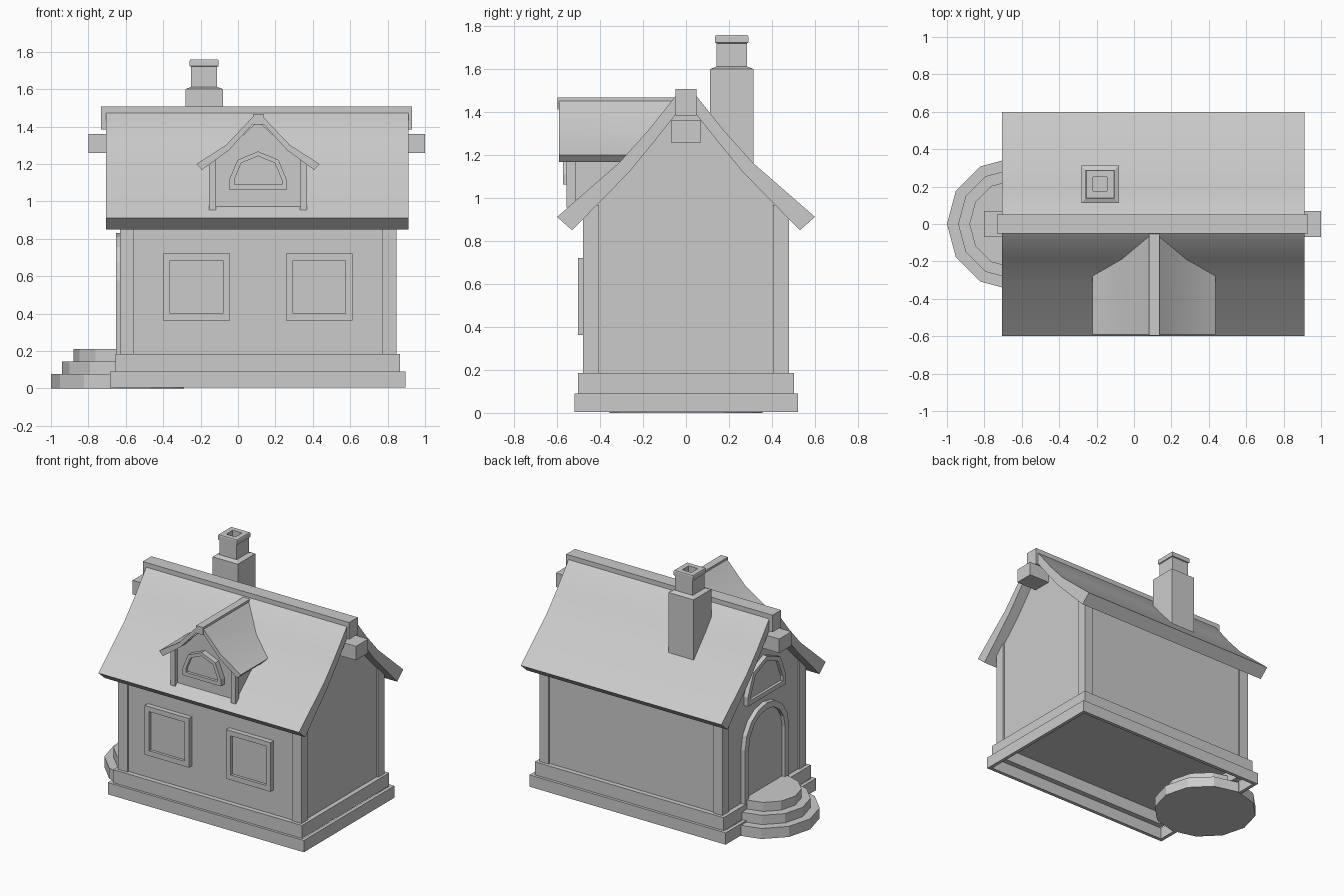
import bpy, math

if "Cube" in bpy.data.objects:
    bpy.data.objects.remove(bpy.data.objects["Cube"])


def mesh(name, verts, faces, smooth=False):
    me = bpy.data.meshes.new(name)
    me.from_pydata(verts, [], faces)
    me.update()
    ob = bpy.data.objects.new(name, me)
    bpy.context.collection.objects.link(ob)
    bpy.ops.object.select_all(action='DESELECT')
    bpy.context.view_layer.objects.active = ob
    ob.select_set(True)
    bpy.ops.object.mode_set(mode='EDIT')
    bpy.ops.mesh.select_all(action='SELECT')
    bpy.ops.mesh.normals_make_consistent(inside=False)
    bpy.ops.object.mode_set(mode='OBJECT')
    if smooth:
        bpy.ops.object.shade_smooth_by_angle(angle=math.radians(25))
    return ob


def place(p, axis, d):
    """Put a profile point (u, v) at depth d along an axis."""
    u, v = p
    return {'x': (d, u, v), 'y': (u, d, v), 'z': (u, v, d)}[axis]


def prism(name, pts, axis, a, b, smooth=False):
    """Extrude a profile; b may be a function of the profile point."""
    n = len(pts)
    far = b if callable(b) else (lambda p: b)
    verts = [place(p, axis, a) for p in pts] + [place(p, axis, far(p)) for p in pts]
    faces = [tuple(range(n)), tuple(range(n, 2 * n))]
    faces += [(i, (i + 1) % n, n + (i + 1) % n, n + i) for i in range(n)]
    return mesh(name, verts, faces, smooth)


def ring(name, outer, inner, axis, a, b):
    """Hollow frame between two matching loops."""
    n = len(outer)
    loops = [(outer, a), (outer, b), (inner, b), (inner, a)]
    verts = [place(p, axis, d) for pts, d in loops for p in pts]
    faces = [(k * n + i, k * n + (i + 1) % n, (k + 1) % 4 * n + (i + 1) % n, (k + 1) % 4 * n + i)
             for k in range(4) for i in range(n)]
    return mesh(name, verts, faces)


def framed(name, outer, inner, axis, wall, face, recess=.016):
    """Frame plus a slightly recessed panel inside it."""
    ring(name + "_frame", outer, inner, axis, wall, face)
    prism(name + "_panel", inner, axis, wall, face + recess)


def rect(u0, u1, v0, v1):
    return [(u0, v0), (u1, v0), (u1, v1), (u0, v1)]


def box(name, x0, x1, y0, y1, z0, z1):
    return prism(name, rect(x0, x1, y0, y1), 'z', z0, z1)


def arch(cu, bottom, spring, r, segs):
    pts = [(cu - r, bottom), (cu + r, bottom)]
    return pts + [(cu + r * math.cos(math.pi * i / segs), spring + r * math.sin(math.pi * i / segs))
                  for i in range(segs + 1)]


def mirrored(half, cu=0):
    """Mirror a right-hand profile about cu."""
    return [(cu + u, v) for u, v in half] + [(cu - u, v) for u, v in reversed(half) if u > 0]


# Plinth rings
ring("lower_plinth", rect(-.685, .895, -.52, .522), rect(-.66, .87, -.495, .497), 'z', .004, .09)
ring("upper_plinth", rect(-.655, .867, -.502, .502), rect(-.61, .82, -.455, .455), 'z', .09, .185)

# House body with gables
prism("walls", mirrored([(0, 1.44), (.05, 1.415), (.26, 1.155), (.467, .94), (.467, .18)]), 'x', -.62, .834)
for x0 in (-.63, .772):
    for y0 in (-.479, .404):
        box("corner_post", x0, x0 + .075, y0, y0 + .075, .183, .968)

# Main roof, ridge cap and ridge beam
top = [(0, 1.50), (.05, 1.473), (.18, 1.31), (.31, 1.165), (.60, .912)]
under = [(.53, .85), (.265, 1.12), (.15, 1.26), (.047, 1.39), (0, 1.42)]
roof = top + under
prism("main_roof", roof + [(-u, v) for u, v in reversed(roof) if u > 0], 'x', -.705, .912, True)
box("ridge_cap", -.732, .93, -.05, .05, 1.383, 1.507)
box("ridge_beam", -.80, 1.0, -.07, .07, 1.258, 1.36)


def roof_back(p):
    """Depth just inside the front roof slope at the height of p."""
    z = p[1]
    for (y0, z0), (y1, z1) in zip(top[1:], top[2:]):
        if z >= z1:
            break
    return -(y0 + (y1 - y0) * (z - z0) / (z1 - z0)) + .02


# Front windows
for x0 in (-.40, .256):
    framed("front_window", rect(x0, x0 + .357, .363, .721),
           rect(x0 + .037, x0 + .32, .40, .685), 'y', -.46, -.503, .02)

# Dormer
C = .107
prism("dormer_wall", mirrored([(0, 1.43), (.155, 1.285), (.25, 1.215), (.25, .94)], C), 'y', -.53, roof_back)
for s in (-1, 1):
    a, b = sorted((C + s * .262, C + s * .225))
    box("dormer_post", a, b, -.555, -.515, .955, 1.225)
half = [(0, 1.462), (.027, 1.452), (.17, 1.302), (.329, 1.2),
        (.3, 1.168), (.155, 1.274), (.025, 1.418), (0, 1.43)]
dormer = [(C + u, v) for u, v in half] + [(C - u, v) for u, v in reversed(half) if 0 < u]
prism("dormer_roof", dormer, 'y', -.59, roof_back, True)
box("dormer_ridge_cap", C - .027, C + .028, -.597, -.05, 1.412, 1.467)
framed("dormer_window", arch(C, 1.063, 1.112, .155, 4), arch(C, 1.09, 1.115, .127, 4), 'y', -.525, -.572, .02)

# Door and gable window on the left end
framed("door", arch(0, .185, .578, .252, 8), arch(0, .185, .578, .208, 8), 'x', -.61, -.653, .025)
framed("gable_window", arch(0, .885, .95, .22, 4), arch(0, .918, .953, .183, 4), 'x', -.61, -.653, .02)

# Round entrance steps
for r, z0, z1 in ((.355, 0, .077), (.295, .077, .145), (.235, .145, .211)):
    pts = [(-.645 + r * math.cos(math.pi * i / 6), r * math.sin(math.pi * i / 6)) for i in range(12)]
    prism("round_step", pts, 'z', z0, z1)

# Chimney with a hollow flue
levels = [(.101, 1.12), (.101, 1.60), (.07, 1.612), (.07, 1.72), (.077, 1.723),
          (.077, 1.752), (.074, 1.758), (.037, 1.758), (.037, 1.69)]
verts = [(-.181 + sx * h, .213 + sy * h, z) for h, z in levels
         for sx, sy in ((-1, -1), (1, -1), (1, 1), (-1, 1))]
n = len(levels)
faces = [(4 * k + i, 4 * k + (i + 1) % 4, 4 * k + 4 + (i + 1) % 4, 4 * k + 4 + i)
         for k in range(n - 1) for i in range(4)]
mesh("chimney", verts, faces + [(0, 1, 2, 3), tuple(range(4 * n - 4, 4 * n))])
